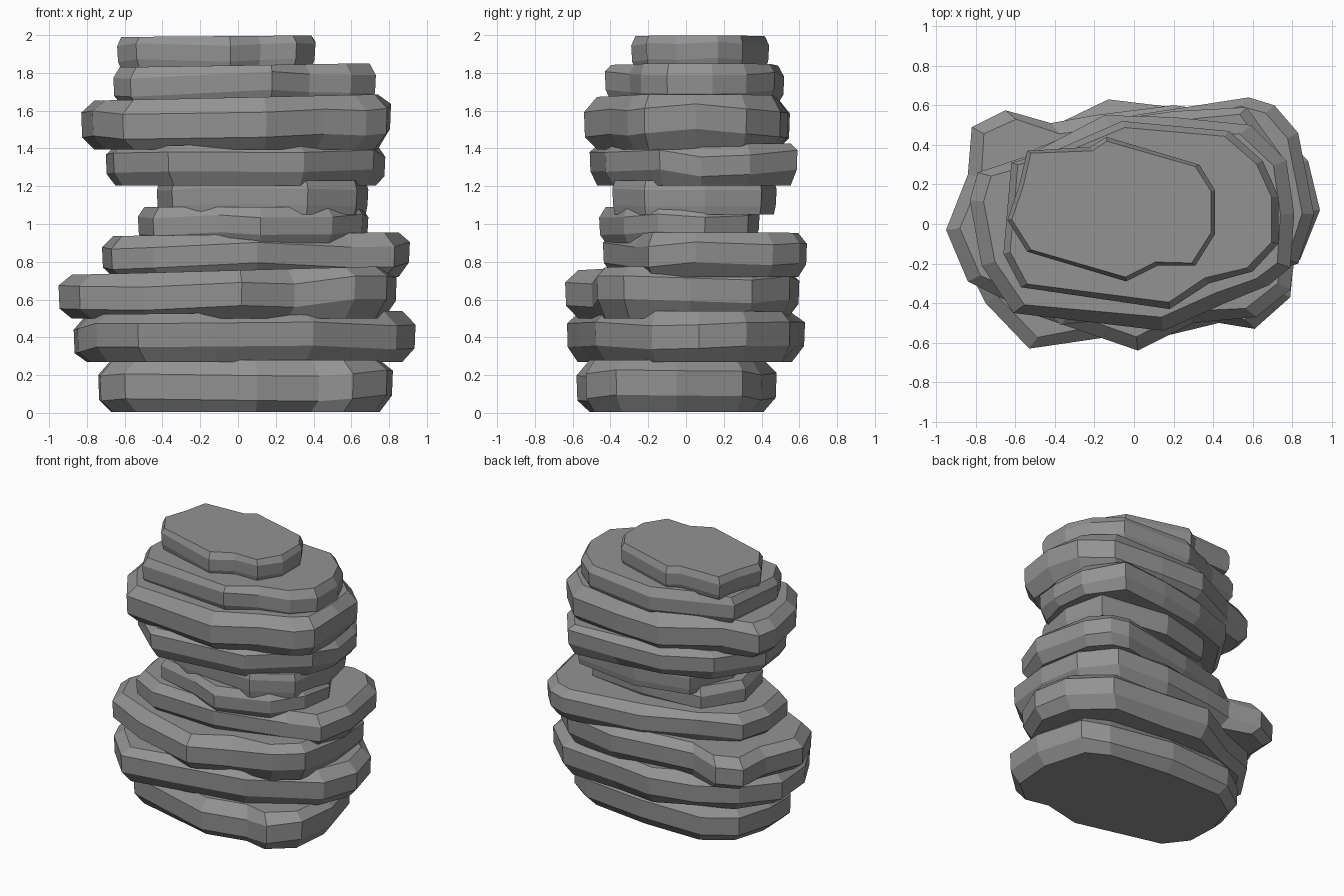
import bpy, bmesh, random

random.seed(4)

# Dark stone material
stone = bpy.data.materials.new("dark_stone")
stone.diffuse_color = (0.29, 0.29, 0.29, 1)

# One faceted stone slab: outline at its widest, chamfered toward top and bottom
def slab(name, z0, z1, outline, tilt=0.0, inset=0.07, wobble=0.02):
    bm = bmesh.new()
    h = z1 - z0
    cx = sum(p[0] for p in outline) / len(outline)
    cy = sum(p[1] for p in outline) / len(outline)
    jit = [random.uniform(-wobble, wobble) for _ in outline]
    rings = []
    for t, d in ((0, inset), (0.27, 0.005), (0.75, 0.0), (1, inset)):
        ring = []
        for (x, y), j in zip(outline, jit):
            dx, dy = x - cx, y - cy
            s = 1 - d / max((dx * dx + dy * dy) ** 0.5, 0.1)
            z = z0 + h * t + (tilt * x if t else 0)
            if 0 < t < 1:
                z += j
            ring.append(bm.verts.new((cx + dx * s, cy + dy * s, z)))
        rings.append(ring)
    n = len(outline)
    for a, b in zip(rings, rings[1:]):
        for i in range(n):
            k = (i + 1) % n
            bm.faces.new((a[i], a[k], b[k], b[i]))
    bm.faces.new(rings[0][::-1])
    bm.faces.new(rings[-1])
    bmesh.ops.recalc_face_normals(bm, faces=bm.faces)
    me = bpy.data.meshes.new(name)
    bm.to_mesh(me)
    bm.free()
    me.materials.append(stone)
    bpy.context.collection.objects.link(bpy.data.objects.new(name, me))

# Lower wide slabs
slab("base_slab", 0.005, 0.28, [
    (-.74, .05), (-.73, -.2), (-.6, -.38), (.1, -.58), (.43, -.5), (.61, -.53),
    (.79, -.37), (.82, -.05), (.72, .3), (.55, .4), (.05, .48), (-.45, .46), (-.66, .31)])
slab("second_slab", 0.27, 0.53, [
    (-.87, .1), (-.85, -.2), (-.75, -.4), (-.53, -.63), (-.12, -.57), (.4, -.48), (.84, -.18),
    (.94, .07), (.88, .32), (.64, .55), (.2, .59), (-.13, .63), (-.42, .49),
    (-.7, .37)], 0.01)
slab("third_slab", 0.50, 0.755, [
    (-.95, -.03), (-.84, -.29), (-.5, -.46), (.02, -.64), (.3, -.5), (.62, -.47),
    (.79, -.33), (.84, .02), (.8, .35), (.6, .55), (.2, .6), (-.2, .55), (-.42, .51),
    (-.65, .575), (-.82, .49), (-.84, .25)], 0.025)
slab("fourth_slab", 0.72, 0.945, [
    (-.72, .03), (-.67, -.25), (-.45, -.38), (.1, -.44), (.6, -.27), (.83, -.2),
    (.91, .05), (.83, .46), (.71, .6), (.58, .64), (0, .55), (-.4, .42), (-.65, .25)],
    0.012, 0.06)

# Narrow waist
slab("lower_waist_slab", 0.90, 1.09, [
    (-.53, .05), (-.45, -.27), (-.1, -.38), (.12, -.46), (.5, -.33), (.66, -.15),
    (.69, .1), (.55, .33), (.1, .39), (-.35, .32)], inset=0.035, wobble=0.02)
slab("upper_waist_slab", 1.05, 1.23, [
    (-.43, .05), (-.35, -.27), (-.2, -.34), (.37, -.39), (.63, -.22),
    (.69, .1), (.62, .4), (.1, .48), (-.3, .38)], inset=0.015, wobble=0.01)

# Upper slabs
slab("seventh_slab", 1.205, 1.42, [
    (-.70, .05), (-.66, -.25), (-.37, -.51), (.35, -.43), (.72, -.14), (.78, .08),
    (.75, .34), (.57, .59), (.2, .57), (-.15, .52), (-.5, .38)], 0.01, 0.05)
slab("eighth_slab", 1.395, 1.67, [
    (-.83, .12), (-.77, -.21), (-.61, -.45), (.15, -.54), (.46, -.4), (.68, -.31),
    (.79, -.22), (.81, .05), (.77, .32), (.59, .5), (.2, .54), (-.15, .55),
    (-.55, .34), (-.79, .26)], 0.02)
slab("ninth_slab", 1.64, 1.84, [
    (-.66, -.15), (-.57, -.32), (.18, -.43), (.38, -.3), (.6, -.24), (.73, -.1),
    (.73, .14), (.65, .32), (.48, .47), (-.06, .52), (-.38, .38), (-.62, .31)],
    0.015, 0.035, 0.015)
slab("top_slab", 1.82, 1.995, [
    (-.64, .02), (-.54, -.14), (-.04, -.29), (.12, -.21), (.31, -.21), (.41, -.05),
    (.41, .17), (.33, .3), (-.14, .44), (-.22, .39), (-.54, .37), (-.58, .2)],
    0.008, 0.022, 0.01)
